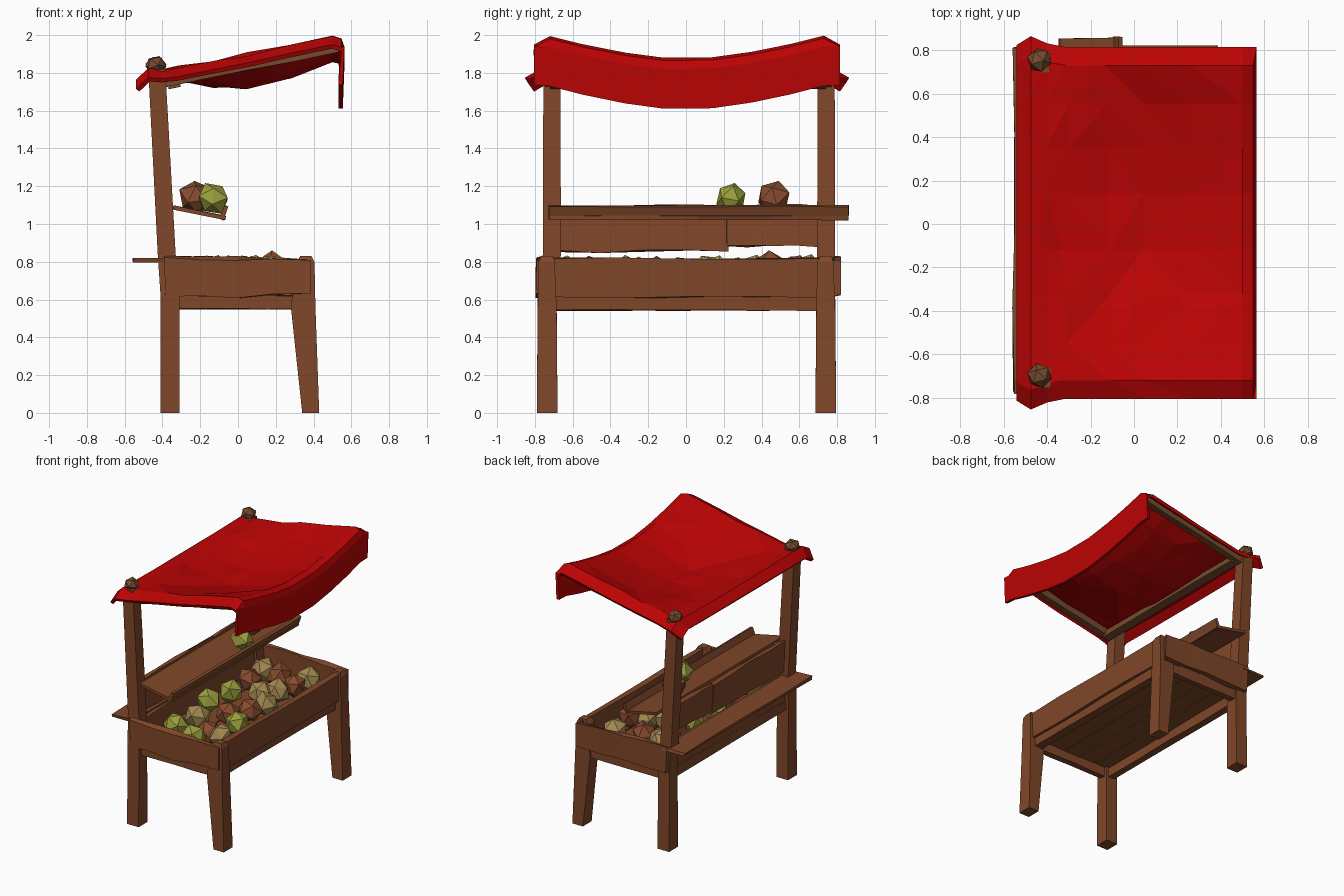
import bpy, bmesh, math, random
from mathutils import Vector, Matrix

if "Cube" in bpy.data.objects:
    bpy.data.objects.remove(bpy.data.objects["Cube"])
random.seed(4)


def material(name, rgb):
    m = bpy.data.materials.new(name)
    m.diffuse_color = (*rgb, 1)
    m.use_nodes = True
    m.node_tree.nodes["Principled BSDF"].inputs["Base Color"].default_value = m.diffuse_color
    return m


WOOD = material("brown wood", (0.215, 0.063, 0.022))
DARK = material("dull brown wood", (0.18, 0.070, 0.027))
RED = material("red cloth", (0.50, 0.001, 0.0012))
GREEN = material("green fruit", (0.32, 0.35, 0.045))
TAN = material("tan fruit", (0.38, 0.26, 0.085))
RUST = material("rust fruit", (0.25, 0.072, 0.028))


def finish(name, bm, mat):
    bmesh.ops.recalc_face_normals(bm, faces=bm.faces)
    me = bpy.data.meshes.new(name)
    bm.to_mesh(me)
    bm.free()
    me.materials.append(mat)
    ob = bpy.data.objects.new(name, me)
    bpy.context.collection.objects.link(ob)
    return ob


def loft(name, sections, mat=WOOD):
    """Post through rectangular sections (x0, x1, y0, y1, z)."""
    bm = bmesh.new()
    rings = [[bm.verts.new((x, y, z)) for x, y in ((a, c), (b, c), (b, d), (a, d))]
             for a, b, c, d, z in sections]
    for lo, hi in zip(rings, rings[1:]):
        for i in range(4):
            j = (i + 1) % 4
            bm.faces.new((lo[i], lo[j], hi[j], hi[i]))
    bm.faces.new(rings[0])
    bm.faces.new(rings[-1])
    return finish(name, bm, mat)


def plank(name, centre, size, tilt=0, rough=0.008, mat=WOOD):
    """Hand-cut board, its long axis split in four and jittered; tilt is about y."""
    bm = bmesh.new()
    bmesh.ops.create_cube(bm, size=1)
    ax = max(range(3), key=lambda i: size[i])
    thin = min(range(3), key=lambda i: size[i])
    edges = [e for e in bm.edges if abs((e.verts[0].co - e.verts[1].co)[ax]) > 0.5]
    bmesh.ops.subdivide_edges(bm, edges=edges, cuts=3)
    for v in bm.verts:
        v.co = Vector([v.co[i] * size[i] for i in range(3)])
        for i in range(3):
            v.co[i] += random.uniform(-rough, rough) * (0.3 if i == thin else 1)
    bm.transform(Matrix.Translation(centre) @ Matrix.Rotation(tilt, 4, 'Y'))
    return finish(name, bm, mat)


def lump(name, centre, r, mat, rough=0.12):
    """Irregular twenty-sided ball."""
    bm = bmesh.new()
    bmesh.ops.create_icosphere(bm, subdivisions=1, radius=r)
    for v in bm.verts:
        v.co *= random.uniform(1 - rough, 1 + rough * 0.7)
    rot = Matrix.Rotation(random.uniform(0, 6), 4, 'Z') @ Matrix.Rotation(random.uniform(0, 6), 4, 'X')
    bm.transform(Matrix.Translation(centre) @ rot)
    return finish(name, bm, mat)


# Legs, tall back posts and finials
for side, yl, yp in (("left", -0.735, -0.71), ("right", 0.74, 0.742)):
    loft(side + "_front_leg", [(0.34, 0.43, yl - 0.055, yl + 0.055, 0),
                               (0.28, 0.41, yl - 0.05, yl + 0.05, 0.56),
                               (0.31, 0.405, yl - 0.045, yl + 0.04, 0.80),
                               (0.33, 0.39, yl - 0.03, yl + 0.03, 0.83)])
    loft(side + "_back_post", [(-0.41, -0.31, yl - 0.055, yl + 0.055, 0),
                               (-0.41, -0.31, yl - 0.05, yl + 0.05, 0.62),
                               (-0.425, -0.33, yp - 0.048, yp + 0.048, 0.84),
                               (-0.475, -0.385, yp - 0.045, yp + 0.045, 1.82)])
    f = lump(side + "_finial", (0, 0, 0), 0.058, DARK, 0)
    f.location = (-0.435, yp + 0.012, 1.84)
    f.scale.z = 0.9

# Produce bin: walls, under frame and floor boards
plank("bin_front_wall", (0.365, 0.01, 0.715), (0.045, 1.54, 0.205))
plank("bin_back_wall", (-0.36, 0.01, 0.705), (0.04, 1.50, 0.20))
for side, y in (("left", -0.775), ("right", 0.80)):
    plank(side + "_bin_end", (-0.01, y, 0.72), (0.77, 0.035, 0.20), rough=0.013)
    plank(side + "_under_rail", (-0.01, y * 0.94, 0.585), (0.68, 0.05, 0.07), rough=0.004)
for side, x in (("front", 0.335), ("back", -0.36)):
    plank(side + "_under_rail", (x, 0, 0.58), (0.06, 1.42, 0.075), rough=0.004)
for i in range(5):
    plank("floor_board", (-0.29 + i * 0.145, 0.005, 0.635), (0.14, 1.54, 0.025), rough=0.004)

# Back ledge, back boards between the posts and sloping upper shelf
plank("back_ledge", (-0.46, 0.02, 0.808), (0.19, 1.59, 0.022))
plank("back_board_long", (-0.375, -0.225, 0.975), (0.03, 0.90, 0.24), tilt=-0.06, rough=0.01)
plank("back_board_short", (-0.37, 0.46, 0.99), (0.03, 0.50, 0.215), tilt=-0.06, rough=0.01)
plank("upper_shelf", (-0.205, 0.065, 1.06), (0.28, 1.58, 0.022), tilt=0.2, rough=0.004)
plank("shelf_lip", (-0.075, 0.067, 1.06), (0.022, 1.59, 0.075), tilt=0.35, rough=0.003)

# Canopy frame
slope = -math.atan2(0.18, 0.9)
for side, y in (("left", -0.72), ("right", 0.745)):
    plank(side + "_canopy_rail", (0.07, y, 1.845), (0.93, 0.05, 0.055), slope, 0.003, DARK)
plank("back_canopy_rail", (-0.34, 0.01, 1.745), (0.06, 1.46, 0.05), slope, 0.003, DARK)

# Cloth canopy: columns of (x, edge height, sag at middle, width factor)
columns = [(-0.54, 1.765, 0.0, 1.01), (-0.475, 1.825, 0.01, 1.06), (-0.40, 1.82, 0.02, 1.02),
           (-0.32, 1.83, 0.045, 1.0), (-0.12, 1.87, 0.12, 1.0), (0.06, 1.905, 0.16, 1.0),
           (0.26, 1.95, 0.16, 1.0), (0.50, 2.0, 0.12, 1.0), (0.548, 1.985, 0.12, 1.0),
           (0.563, 1.94, 0.12, 1.0), (0.555, 1.735, 0.125, 1.0)]
rows = [-0.805, -0.72, -0.55, -0.32, -0.12, 0.14, 0.35, 0.55, 0.73, 0.815]
bm = bmesh.new()
grid = []
for i, (x, z, sag, wide) in enumerate(columns):
    line = []
    for j, y in enumerate(rows):
        edge = j in (0, len(rows) - 1)
        h = z - sag * min(1, 1.05 * max(0, 1 - (abs(y) / 0.74) ** 1.6))
        if edge and i < 9:
            h -= 0.05
        wob = 0 if edge or i < 3 or i > 6 else 0.02
        line.append(bm.verts.new((x + random.uniform(-wob, wob), y * wide,
                                  h + random.uniform(-wob, wob) * 0.6)))
    grid.append(line)
for i in range(len(columns) - 1):
    for j in range(len(rows) - 1):
        bm.faces.new((grid[i][j], grid[i + 1][j], grid[i + 1][j + 1], grid[i][j + 1]))
bm.normal_update()
bmesh.ops.triangulate(bm, faces=[f for f in bm.faces if f.normal.z > 0.5])
# underside of the cloth, a fixed distance inside the top
bm.normal_update()
top = list(bm.faces)
rim = [e for e in bm.edges if e.is_boundary]
offset = {v: v.co - v.normal * 0.024 for v in bm.verts}
under = {v: bm.verts.new(p) for v, p in offset.items()}
for f in top:
    bm.faces.new([under[v] for v in reversed(f.verts)])
for e in rim:
    a, b = e.verts
    bm.faces.new((a, b, under[b], under[a]))
finish("canopy", bm, RED)

# Produce in the bin and on the shelf
produce = {
    ("green_fruit", GREEN): [(-0.17, -0.53), (-0.22, -0.05), (-0.175, 0.16), (0.175, -0.25), (0.05, -0.63)],
    ("tan_fruit", TAN): [(-0.13, -0.31), (0.19, -0.49), (0.01, 0.26), (-0.2, 0.6), (0.1, 0.35),
                         (0.17, 0.64), (0.16, 0.12)],
    ("rust_fruit", RUST): [(0.02, -0.16), (0.1, -0.5), (-0.18, 0.39), (-0.04, 0.57), (0.12, -0.03)],
}
for (name, mat), spots in produce.items():
    for x, y in spots:
        lump(name, (x, y, 0.742), 0.095, mat)
lump("rust_fruit", (0.18, 0.44, 0.775), 0.09, RUST)
lump("shelf_green_fruit", (-0.13, 0.24, 1.135), 0.09, GREEN)
lump("shelf_rust_fruit", (-0.22, 0.465, 1.14), 0.095, RUST)
